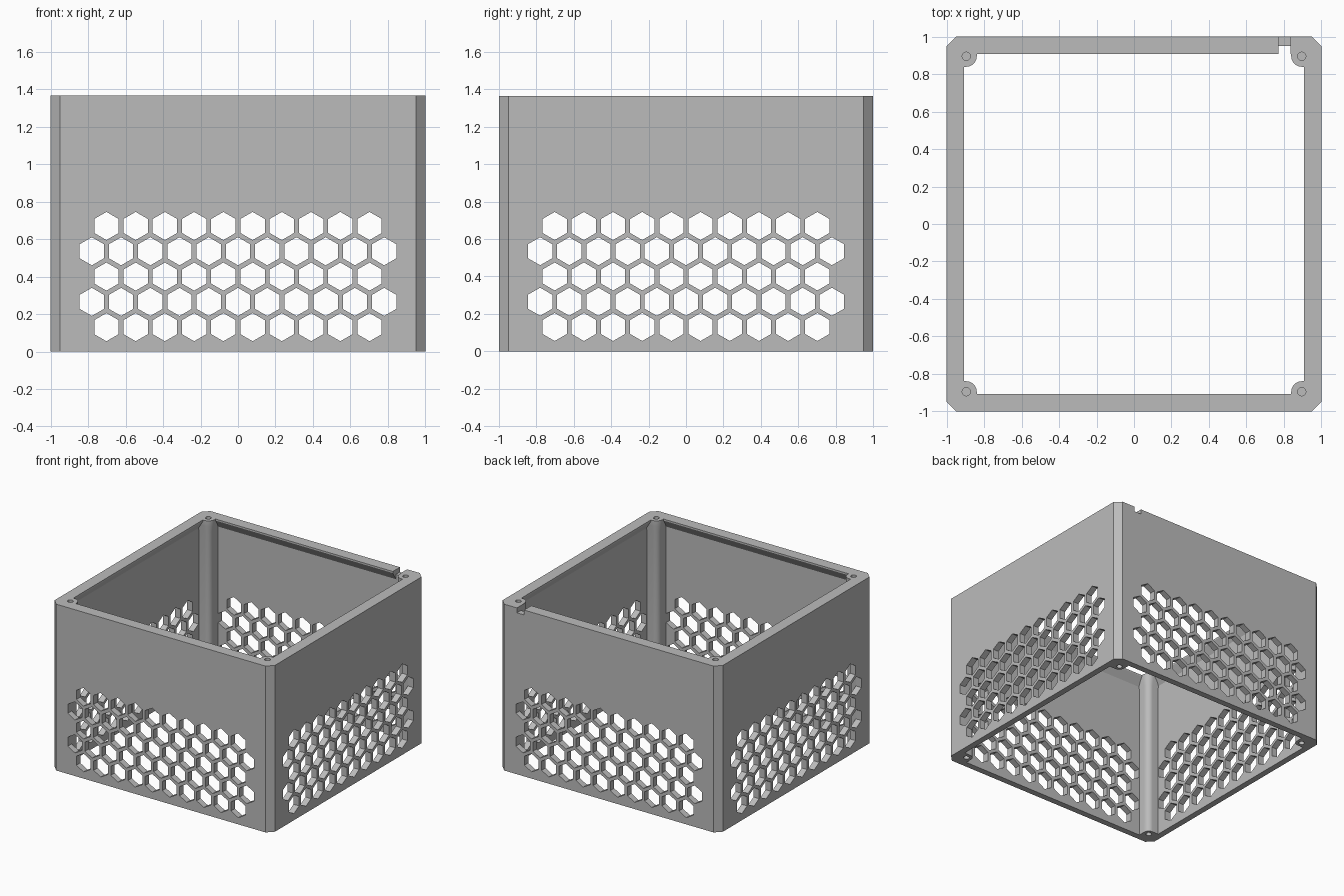
import bpy, bmesh
from math import sin, cos, pi
from mathutils import Matrix

if "Cube" in bpy.data.objects:
    bpy.data.objects.remove(bpy.data.objects["Cube"])

grey = bpy.data.materials.new("light_grey")
grey.use_nodes = True
colour = (0.5, 0.5, 0.5, 1)
grey.diffuse_color = colour
grey.node_tree.nodes["Principled BSDF"].inputs["Base Color"].default_value = colour

HEIGHT = 1.365
POST = 0.895      # corner post centre


def loft(bm, loops, closed=False):
    """Skin a stack of equal point loops; cap the ends or join them in a ring."""
    rows = [[bm.verts.new(p) for p in loop] for loop in loops]
    n = len(rows[0])
    pairs = list(zip(rows, rows[1:]))
    if closed:
        pairs.append((rows[-1], rows[0]))
    else:
        bm.faces.new(rows[0])
        bm.faces.new(rows[-1])
    for a, b in pairs:
        for i in range(n):
            j = (i + 1) % n
            bm.faces.new((a[i], a[j], b[j], b[i]))


def finish(bm, name):
    bmesh.ops.recalc_face_normals(bm, faces=bm.faces)
    mesh = bpy.data.meshes.new(name)
    bm.to_mesh(mesh)
    bm.free()
    mesh.materials.append(grey)
    obj = bpy.data.objects.new(name, mesh)
    bpy.context.collection.objects.link(obj)
    return obj


def combine(target, tool, operation):
    mod = target.modifiers.new(tool.name, 'BOOLEAN')
    mod.operation, mod.solver, mod.object = operation, 'EXACT', tool
    bpy.context.view_layer.objects.active = target
    bpy.ops.object.modifier_apply(modifier=mod.name)
    bpy.data.objects.remove(tool)


def chamfered_square(half, cut, z):
    k = half - cut
    return [(half, -k, z), (half, k, z), (k, half, z), (-k, half, z),
            (-half, k, z), (-half, -k, z), (-k, -half, z), (k, -half, z)]


def circle(x, y, z, r, n=24):
    return [(x + r * cos(2 * pi * i / n), y + r * sin(2 * pi * i / n), z) for i in range(n)]


def post_section(r, z):
    """Corner fill with one rounded corner facing the middle of the box."""
    e = 0.06
    pts = [(e, e), (e, -r)]
    pts += [(-r * sin(a * pi / 20), -r * cos(a * pi / 20)) for a in range(11)]
    pts.append((-r, e))
    return [(POST + x, POST + y, z) for x, y in pts]


# Walls with a rim that slopes inward at the top
bm = bmesh.new()
loft(bm, [chamfered_square(1, 0.05, 0), chamfered_square(1, 0.05, HEIGHT),
          chamfered_square(0.907, 0.02, HEIGHT), chamfered_square(0.907, 0.02, 1.352),
          chamfered_square(0.95, 0.02, 1.285), chamfered_square(0.95, 0.02, 0)], closed=True)
box = finish(bm, "vented_box")

# Honeycomb vents, cut through both pairs of walls
for turn in (0, pi / 2):
    bm = bmesh.new()
    for row in range(5):
        count = 10 + row % 2
        z = 0.13 + row * 0.135
        for i in range(count):
            x = (i - (count - 1) / 2) * 0.156
            loft(bm, [[(x + 0.075 * sin(k * pi / 3), y, z + 0.075 * cos(k * pi / 3))
                       for k in range(6)] for y in (-1.2, 1.2)])
    bmesh.ops.rotate(bm, verts=bm.verts, matrix=Matrix.Rotation(turn, 3, 'Z'))
    combine(box, finish(bm, "vent_cutter"), 'DIFFERENCE')

# Corner posts that widen into tabs under the rim
bm = bmesh.new()
for q in range(4):
    old = set(bm.verts)
    loft(bm, [post_section(0.046, 0), post_section(0.046, 1.265),
              post_section(0.056, 1.32), post_section(0.056, HEIGHT)])
    bmesh.ops.rotate(bm, verts=[v for v in bm.verts if v not in old],
                     matrix=Matrix.Rotation(q * pi / 2, 3, 'Z'))
combine(box, finish(bm, "corner_posts"), 'UNION')

# Screw holes in both ends of each post
bm = bmesh.new()
for x in (-POST, POST):
    for y in (-POST, POST):
        for low, high in ((-0.1, 0.2), (HEIGHT - 0.2, HEIGHT + 0.1)):
            loft(bm, [circle(x, y, low, 0.022), circle(x, y, high, 0.022)])
combine(box, finish(bm, "screw_hole_cutter"), 'DIFFERENCE')

# Cable notch in the back rim
profile = [(0.88, 1.5), (0.88, 1.27), (0.949, 1.27), (0.949, 1.325), (1.1, 1.325), (1.1, 1.5)]
bm = bmesh.new()
loft(bm, [[(x, y, z) for y, z in profile] for x in (0.77, 0.835)])
combine(box, finish(bm, "notch_cutter"), 'DIFFERENCE')

# Smooth the round posts and holes, keep the other edges crisp
bpy.ops.object.select_all(action='DESELECT')
box.select_set(True)
bpy.context.view_layer.objects.active = box
bpy.ops.object.shade_smooth_by_angle(angle=0.35)
